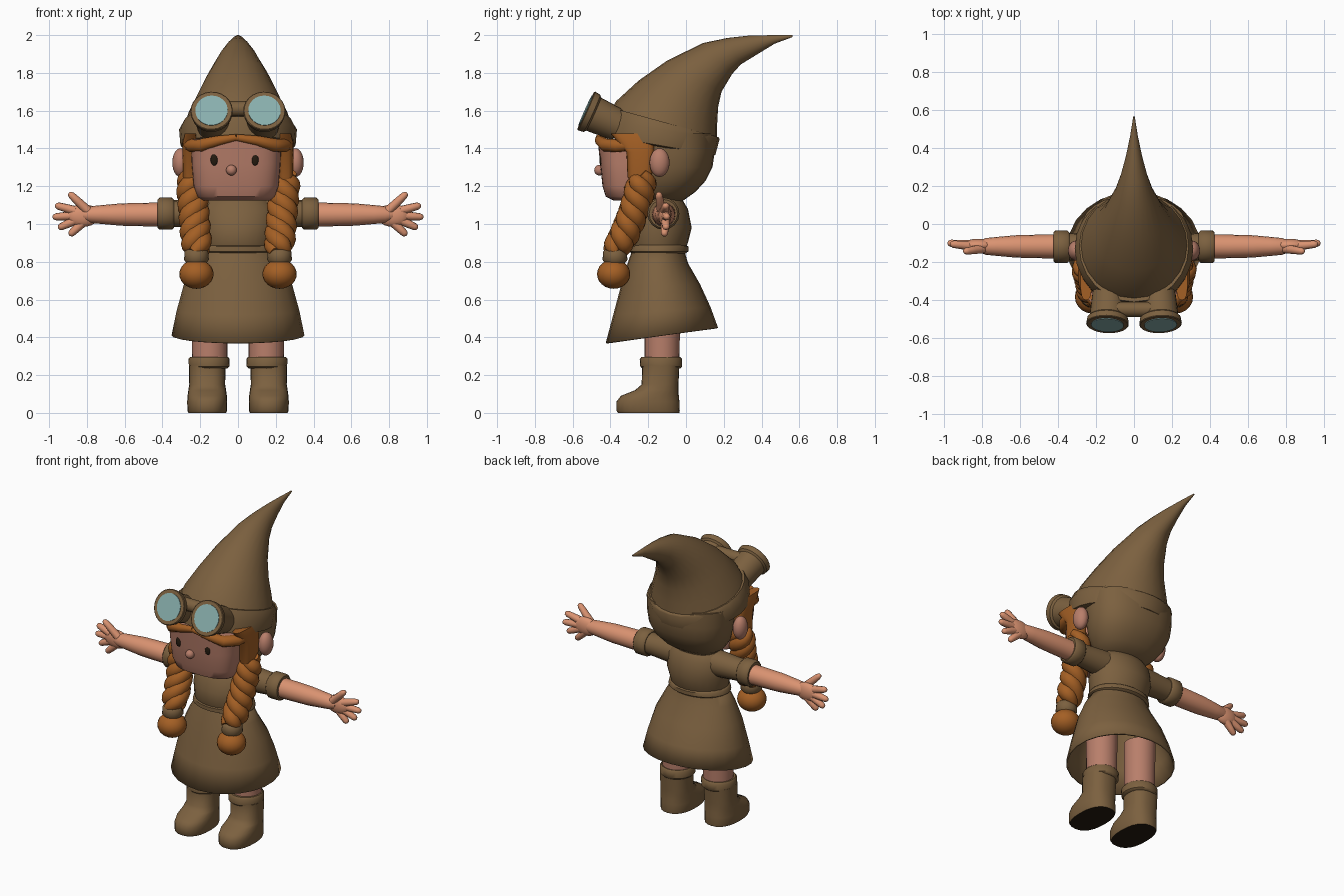
import bpy, bmesh, math
from mathutils import Vector, Matrix

cube = bpy.data.objects.get("Cube")
if cube:
    bpy.data.objects.remove(cube, do_unlink=True)


def material(name, rgb):
    mat = bpy.data.materials.new(name)
    mat.use_nodes = True
    mat.diffuse_color = (*rgb, 1)
    mat.node_tree.nodes["Principled BSDF"].inputs["Base Color"].default_value = (*rgb, 1)
    return mat


BROWN = material("brown cloth", (0.20, 0.118, 0.05))
SKIN = material("warm skin", (0.70, 0.29, 0.165))
BLUSH = material("rosy skin", (0.48, 0.21, 0.145))
HAIR = material("ginger hair", (0.37, 0.115, 0.018))
GLASS = material("pale lens", (0.25, 0.43, 0.42))
DARK = material("dark brown", (0.018, 0.011, 0.005))


def finish(bm, name, mat, angle=45):
    bmesh.ops.recalc_face_normals(bm, faces=bm.faces)
    mesh = bpy.data.meshes.new(name)
    bm.to_mesh(mesh)
    bm.free()
    obj = bpy.data.objects.new(name, mesh)
    bpy.context.collection.objects.link(obj)
    mesh.materials.append(mat)
    bpy.ops.object.select_all(action="DESELECT")
    obj.select_set(True)
    bpy.context.view_layer.objects.active = obj
    bpy.ops.object.shade_smooth_by_angle(angle=math.radians(angle))
    return obj


def bridge(bm, rings, bottom=True, top=True):
    loops = [[bm.verts.new(p) for p in ring] for ring in rings]
    n = len(loops[0])
    for a, b in zip(loops, loops[1:]):
        for i in range(n):
            bm.faces.new((a[i], a[(i + 1) % n], b[(i + 1) % n], b[i]))
    if bottom:
        bm.faces.new(loops[0])
    if top:
        bm.faces.new(loops[-1])


def loft(name, mat, sections, x=0, power=2, segs=24, bottom=True, angle=45):
    """Each section: front y, front z, back y, back z, half width."""
    def squash(v):
        return math.copysign(abs(v) ** (2 / power), v)
    rings = []
    for yf, zf, yb, zb, w in sections:
        ring = []
        for i in range(segs):
            a = math.tau * i / segs
            t = (1 + squash(math.sin(a))) / 2
            ring.append((x + w * squash(math.cos(a)), yf + (yb - yf) * t, zf + (zb - zf) * t))
        rings.append(ring)
    bm = bmesh.new()
    bridge(bm, rings, bottom)
    return finish(bm, name, mat, angle)


def level(*rows):
    """Horizontal sections from z, front y, back y, half width."""
    return [(yf, z, yb, z, w) for z, yf, yb, w in rows]


def tube(name, mat, points, radii, segs=16, angle=45):
    pts = [Vector(p) for p in points]
    tangents = [(pts[min(i + 1, len(pts) - 1)] - pts[max(i - 1, 0)]).normalized()
                for i in range(len(pts))]
    u = tangents[0].orthogonal().normalized()
    rings, prev = [], tangents[0]
    for p, t, r in zip(pts, tangents, radii):
        u = prev.rotation_difference(t) @ u
        v = t.cross(u)
        prev = t
        rings.append([p + r * (math.cos(a) * u + math.sin(a) * v)
                      for a in (math.tau * i / segs for i in range(segs))])
    bm = bmesh.new()
    bridge(bm, rings)
    return finish(bm, name, mat, angle)


def ball(name, mat, centre, size):
    bm = bmesh.new()
    bmesh.ops.create_uvsphere(bm, u_segments=20, v_segments=12, radius=1,
                              matrix=Matrix.Translation(centre) @ Matrix.Diagonal((*size, 1)))
    return finish(bm, name, mat, 80)


# Hat: swept-back cone and tilted brim
loft("hat_cone", BROWN, [
    (-.41, 1.58, .165, 1.43, .29), (-.37, 1.65, .165, 1.53, .262), (-.25, 1.76, .17, 1.62, .21),
    (-.10, 1.865, .188, 1.70, .16), (.09, 1.958, .245, 1.795, .10), (.22, 1.985, .29, 1.845, .07),
    (.33, 1.997, .38, 1.90, .043), (.46, 2.0, .47, 1.955, .02), (.565, 2.0, .565, 1.99, .004)], angle=60)
loft("hat_brim", BROWN, [
    (-.42, 1.46, .13, 1.36, .28), (-.45, 1.47, .155, 1.365, .305), (-.44, 1.55, .178, 1.45, .312),
    (-.41, 1.62, .172, 1.46, .288)])

# Head: hood at the back, face in front
loft("hood", BROWN, level(
    (1.12, -.22, -.02, .14), (1.17, -.24, .05, .20), (1.23, -.25, .105, .245), (1.30, -.25, .14, .27),
    (1.38, -.26, .152, .28), (1.48, -.26, .15, .285)), power=2.3, angle=60)
loft("face", BLUSH, level(
    (1.125, -.385, -.15, .18), (1.145, -.425, -.15, .205), (1.20, -.442, -.15, .225),
    (1.32, -.455, -.15, .235), (1.45, -.468, -.15, .24)), x=-.01, power=3, segs=40)
ball("nose", BLUSH, (-.035, -.458, 1.285), (.028, .028, .028))

# Skirt, torso and waistband
skirt = loft("skirt", BROWN, [
    (-.425, .37, .17, .45, .352), (-.385, .52, .13, .56, .325), (-.345, .67, .075, .68, .288),
    (-.31, .79, .012, .79, .232), (-.285, .86, -.01, .86, .19)], bottom=False, angle=60)
shell = skirt.modifiers.new("cloth_thickness", "SOLIDIFY")
shell.thickness = 0.01
loft("torso", BROWN, level(
    (.85, -.28, -.01, .18), (.90, -.305, .01, .19), (.98, -.30, .03, .205), (1.08, -.265, .01, .20),
    (1.13, -.22, -.02, .16), (1.17, -.19, -.06, .10)), angle=60)
loft("waistband", BROWN, level(
    (.845, -.285, .0, .19), (.855, -.305, .012, .205), (.88, -.305, .012, .20), (.89, -.29, .0, .19)))

# Goggle bridge
tube("goggle_bridge", BROWN, [(-.1, -.45, 1.61), (.1, -.45, 1.61)], [.04, .04])


def goggle(side, label):
    axis = Vector((side * .04, -.91, .41)).normalized()
    front = Vector((side * .14, -.53, 1.60))
    depths = [.19, .10, .045, .035, .004, 0, .001]
    radii = [.085, .092, .096, .108, .112, .108, .09]
    tube(label + "_goggle", BROWN, [front - axis * d for d in depths[:-1]], radii[:-1], 24, 35)
    tube(label + "_lens", GLASS, [front - axis * .01, front + axis * .004], [.086, .086], 24)


def braid(side, label, turns=2, steps=30):
    for k in range(3):
        pts, radii = [], []
        for i in range(steps + 1):
            t = i / steps
            a = side * (math.tau * (turns * t + k / 3))
            pts.append((side * (.252 - .036 * t) + .036 * math.cos(a),
                        -.23 - .05 * t - .095 * t * t + .036 * math.sin(a), 1.27 - .42 * t))
            radii.append(.049 * min(1, .45 + 4 * t, .6 + 4 * (1 - t)))
        tube(f"{label}_braid_strand_{k + 1}", HAIR, pts, radii, 12, 70)
    tube(label + "_braid_tie", BROWN, [(side * .22, -.376, z) for z in (.865, .855, .81, .79)],
         [.05, .062, .066, .05])
    ball(label + "_braid_end", HAIR, (side * .22, -.383, .735), (.091, .088, .078))


def hand(side, label):
    ball(label + "_palm", SKIN, (side * .82, -.112, 1.045), (.085, .034, .06))
    tips = {"thumb": (.795, -.13, 1.07, .895, -.145, 1.165),
            "index": (.86, -.115, 1.07, .968, -.105, 1.10),
            "middle": (.86, -.11, 1.045, .982, -.10, 1.037),
            "ring": (.85, -.11, 1.025, .952, -.105, .978),
            "little": (.82, -.11, 1.01, .893, -.115, .94)}
    for name, c in tips.items():
        a, b = Vector((side * c[0], *c[1:3])), Vector((side * c[3], *c[4:]))
        tube(f"{label}_{name}_finger", SKIN, [a.lerp(b, t) for t in (0, .5, .85, .96, 1)],
             [.025, .022, .019, .013, .004], 10, 70)


for side, label in ((1, "left"), (-1, "right")):
    goggle(side, label)
    braid(side, label)
    hand(side, label)

    # Face details and hair
    ball(label + "_eye", DARK, (-.018 + side * .108, -.45, 1.34), (.019, .009, .031))
    ball(label + "_ear", BLUSH, (side * .305, -.14, 1.325), (.043, .053, .076))
    loft(label + "_side_hair", HAIR, level(
        (1.20, -.28, -.20, .03), (1.25, -.31, -.18, .04), (1.38, -.315, -.17, .042),
        (1.43, -.36, -.17, .042), (1.48, -.40, -.17, .03)), x=side * .252, power=3)
    tube(label + "_fringe", HAIR,
         [(side * .262, -.29, 1.42), (side * .245, -.36, 1.415), (side * .19, -.425, 1.418),
          (side * .10, -.457, 1.442), (-.01, -.46, 1.458)], [.03, .036, .035, .026, .018], 12, 70)

    # Sleeve, cuff and arm
    tube(label + "_sleeve", BROWN, [(side * x, -.12, 1.055) for x in (.10, .20, .30, .36)],
         [.085, .08, .072, .07])
    tube(label + "_cuff", BROWN, [(side * x, -.12, 1.055) for x in (.34, .35, .415, .425)],
         [.075, .085, .085, .075])
    tube(label + "_arm", SKIN,
         [(side * x, -.118, 1.05) for x in (.38, .50, .62, .72, .78, .82)],
         [.064, .062, .059, .05, .044, .03])

    # Leg and boot
    loft(label + "_leg", BLUSH, level((.25, -.22, -.035, .093), (.60, -.22, -.03, .098)), x=side * .15)
    boot = loft(label + "_boot", BROWN, level(
        (0, -.36, -.035, .10), (.012, -.368, -.033, .105), (.06, -.368, -.035, .106),
        (.09, -.345, -.038, .104), (.12, -.27, -.04, .10), (.15, -.235, -.04, .095),
        (.25, -.232, -.035, .097)), x=side * .163, power=2.4, angle=50)
    boot.data.materials.append(DARK)
    for face in boot.data.polygons:
        if face.normal.z < -.9:
            face.material_index = 1
    loft(label + "_boot_cuff", BROWN, level(
        (.235, -.23, -.03, .095), (.245, -.242, -.02, .107), (.285, -.245, -.02, .109),
        (.297, -.235, -.03, .10)), x=side * .153)
